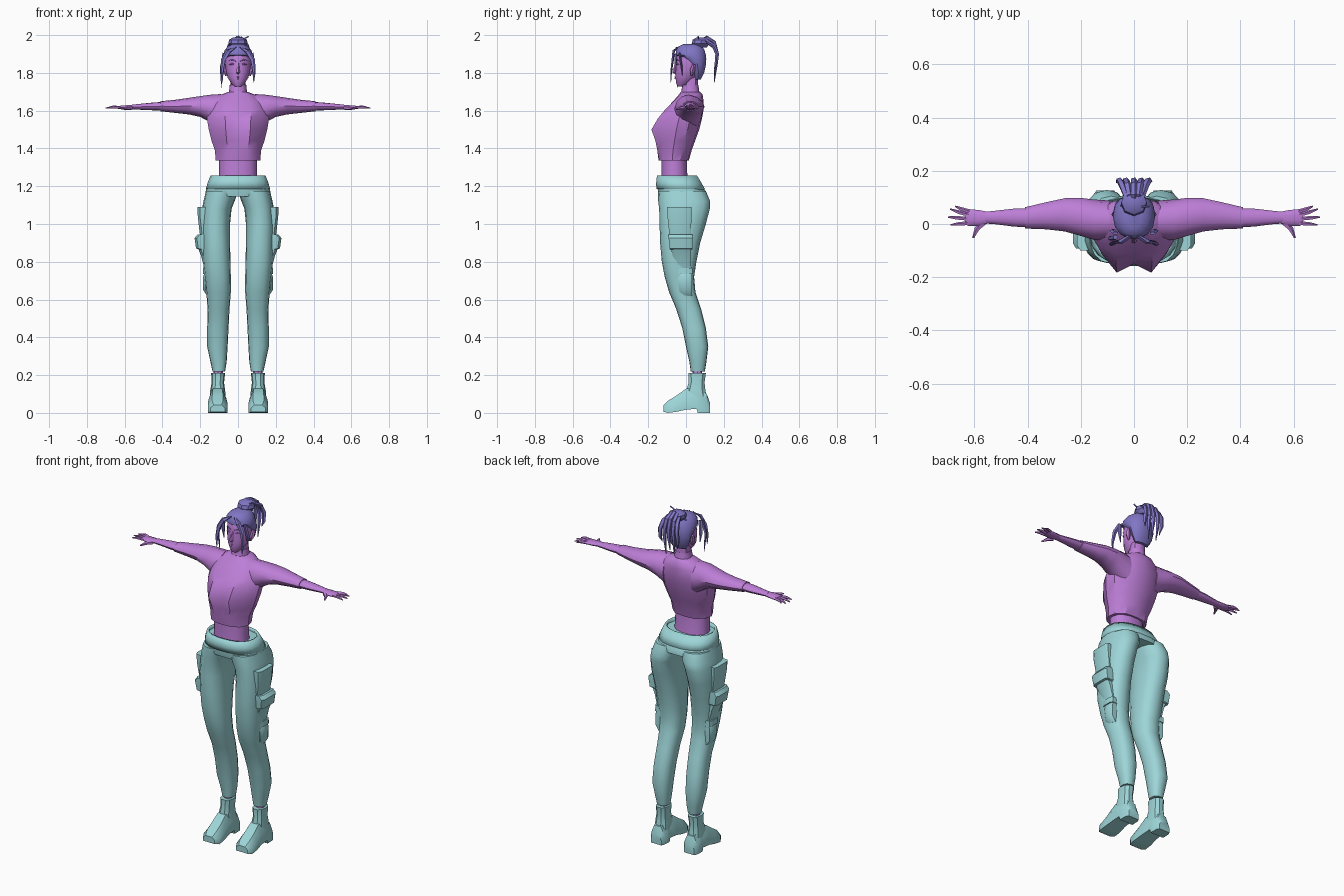
import bpy, bmesh, math
from mathutils import Vector


def material(name, rgb):
    m = bpy.data.materials.new(name)
    m.diffuse_color = (*rgb, 1)
    return m


ORCHID = material("orchid", (0.51, 0.21, 0.68))
VIOLET = material("violet", (0.22, 0.18, 0.56))
TEAL = material("teal", (0.34, 0.67, 0.69))


def loft(name, rings, mat, mirror=False, caps=(True, True)):
    """Skin a list of equal-length point rings."""
    bm = bmesh.new()
    vr = [[bm.verts.new(p) for p in r] for r in rings]
    n = len(vr[0])
    for a, b in zip(vr, vr[1:]):
        for i in range(n):
            j = (i + 1) % n
            bm.faces.new((a[i], a[j], b[j], b[i]))
    if caps[0]:
        bm.faces.new(vr[0])
    if caps[1]:
        bm.faces.new(vr[-1])
    bmesh.ops.recalc_face_normals(bm, faces=bm.faces)
    me = bpy.data.meshes.new(name)
    bm.to_mesh(me)
    bm.free()
    me.materials.append(mat)
    ob = bpy.data.objects.new(name, me)
    bpy.context.collection.objects.link(ob)
    if mirror:
        ob.modifiers.new("mirror", 'MIRROR').use_mirror_merge = False
    return ob


def oval(z, x0, x1, y0, y1, n=14, p=0.85):
    """Horizontal rounded ring inside the given bounds."""
    pts = []
    for i in range(n):
        a = 2 * math.pi * i / n
        c, s = math.cos(a), math.sin(a)
        pts.append(((x0 + x1) / 2 + (x1 - x0) / 2 * math.copysign(abs(c) ** p, c),
                    (y0 + y1) / 2 + (y1 - y0) / 2 * math.copysign(abs(s) ** p, s), z))
    return pts


def ovals(rows, n=14, p=0.85):
    return [oval(*r, n=n, p=p) for r in rows]


def centred(rows, n=14, p=0.9):
    return [oval(z, -w, w, a, b, n=n, p=p) for z, w, a, b in rows]


def along_x(rows, n=12):
    """Rings across the x axis: x, y0, y1, z0, z1."""
    return [[(x, y, z) for y, z, _ in oval(0, y0, y1, z0, z1, n=n, p=1)]
            for x, y0, y1, z0, z1 in rows]


def tube(name, pts, radii, mat, mirror=False, n=5, flat=1.0):
    """Tapered strand along a path."""
    pts = [Vector(p) for p in pts]
    rings = []
    for i, p in enumerate(pts):
        t = (pts[min(i + 1, len(pts) - 1)] - pts[max(i - 1, 0)]).normalized()
        ref = Vector((1, 0, 0)) if abs(t.x) < 0.7 else Vector((0, 1, 0))
        u = (ref - t * ref.dot(t)).normalized()
        v = t.cross(u)
        rings.append([p + radii[i] * (u * math.cos(2 * math.pi * k / n) +
                                      v * flat * math.sin(2 * math.pi * k / n))
                      for k in range(n)])
    return loft(name, rings, mat, mirror)


# cropped top: z, half width, front centre y, bust y, bust x, back y
rows = [(1.335, .118, -.145, -.14, .05, .015), (1.39, .122, -.15, -.152, .05, .03),
        (1.44, .140, -.15, -.162, .06, .048), (1.50, .155, -.15, -.183, .065, .07),
        (1.56, .165, -.137, -.148, .068, .085), (1.60, .158, -.113, -.115, .07, .092),
        (1.65, .14, -.068, -.065, .065, .093), (1.685, .09, -.038, -.032, .04, .088),
        (1.70, .05, -.027, -.02, .02, .075)]
rings = []
for z, w, yc, yt, tx, yb in rows:
    d = yb - yc
    half = [(tx, yt), ((tx + w) / 2 + .01, yc + d * .16), (w, yc + d * .45),
            (w * .93, yc + d * .72), (w * .55, yb - d * .04)]
    rings.append([(0, yc, z)] + [(x, y, z) for x, y in half] + [(0, yb, z)] +
                 [(-x, y, z) for x, y in reversed(half)])
loft("cropped_top", rings, ORCHID)
loft("collar", centred([(1.68, .052, -.03, .075), (1.705, .047, -.024, .07),
                        (1.735, .044, -.02, .066)], 12), ORCHID)
loft("waist", centred([(1.20, .105, -.135, .02), (1.27, .10, -.13, .008),
                       (1.35, .10, -.13, .005)]), ORCHID)

# arms and hands
loft("sleeve", along_x([(.09, -.06, .088, 1.50, 1.688), (.15, -.06, .092, 1.54, 1.684),
                        (.20, -.045, .098, 1.567, 1.677), (.26, -.028, .097, 1.58, 1.668),
                        (.33, -.02, .082, 1.588, 1.658), (.41, -.017, .063, 1.597, 1.65)]),
     ORCHID, True)
loft("forearm", along_x([(.39, -.012, .058, 1.60, 1.647), (.45, -.01, .058, 1.602, 1.643),
                         (.52, -.001, .05, 1.605, 1.636), (.56, .002, .046, 1.607, 1.632)]),
     ORCHID, True)
loft("palm", along_x([(.55, .002, .046, 1.607, 1.632), (.58, -.008, .052, 1.606, 1.63),
                      (.62, -.008, .056, 1.607, 1.627), (.635, -.002, .052, 1.61, 1.624)], 10),
     ORCHID, True)
for i, (y0, x1, y1) in enumerate([(.047, .672, .066), (.033, .692, .056),
                                  (.019, .70, .026), (.003, .69, -.004)]):
    tube("finger_%d" % i, [(.62, y0, 1.618), ((.63 + x1) / 2, (y0 + y1) / 2, 1.619),
                           (x1, y1, 1.613)], [.008, .0075, .003], ORCHID, True)
tube("thumb", [(.565, .005, 1.615), (.59, -.018, 1.613), (.605, -.052, 1.608)],
     [.012, .010, .004], ORCHID, True)

# head
loft("neck", centred([(1.68, .042, -.015, .065), (1.80, .04, -.01, .065)], 10), ORCHID)
loft("head", centred([(1.728, .018, -.045, -.01), (1.745, .036, -.053, .03),
                      (1.775, .055, -.056, .055), (1.81, .064, -.056, .075),
                      (1.85, .068, -.053, .085), (1.90, .066, -.05, .085),
                      (1.94, .045, -.02, .07)], 14, 1), ORCHID)
tube("nose", [(0, -.05, 1.852), (0, -.062, 1.815), (0, -.064, 1.806), (0, -.052, 1.797)],
     [.005, .009, .011, .006], ORCHID)
for z in (1.770, 1.777):
    tube("lip", [(-.02, -.047, z), (0, -.056, z), (.02, -.047, z)],
         [.001, .0045, .001], ORCHID)
tube("eyelid", [(.014, -.05, 1.842), (.03, -.048, 1.848), (.046, -.038, 1.844)],
     [.002, .005, .002], ORCHID, True)
tube("brow", [(.012, -.052, 1.862), (.032, -.048, 1.87), (.05, -.035, 1.864)],
     [.002, .003, .001], VIOLET, True)
tube("ear", [(.062, .03, 1.785), (.071, .035, 1.815), (.074, .042, 1.845)],
     [.005, .014, .008], ORCHID, True)

# hair
loft("hair_cap", centred([(1.765, .042, .045, .078), (1.80, .064, .035, .097),
                          (1.845, .075, .015, .107), (1.875, .079, -.025, .109),
                          (1.895, .079, -.056, .107), (1.92, .071, -.056, .10),
                          (1.94, .055, -.042, .088), (1.953, .03, -.015, .075)], 14, .95),
     VIOLET)
loft("bun", centred([(1.935, .03, .04, .11), (1.955, .05, .03, .125),
                     (1.975, .048, .035, .13), (1.988, .025, .055, .115)], 8, 1), VIOLET)
tube("front_lock", [(.012, -.045, 1.935), (.05, -.066, 1.915), (.077, -.07, 1.87),
                    (.085, -.078, 1.81), (.083, -.08, 1.75)],
     [.008, .014, .013, .009, .002], VIOLET, True, flat=.5)
tube("temple_lock", [(.07, -.035, 1.905), (.08, -.025, 1.84), (.078, -.02, 1.785)],
     [.012, .012, .002], VIOLET, True, flat=.5)
tube("cheek_lock", [(-.07, -.05, 1.90), (-.09, -.055, 1.83), (-.088, -.045, 1.72)],
     [.01, .008, .001], VIOLET)
for i, (sx, top, end) in enumerate([(-1, 1.965, 1.80), (-.55, 1.98, 1.76), (0, 1.988, 1.78),
                                    (.5, 1.983, 1.75), (1, 1.968, 1.82)]):
    tube("ponytail_%d" % i, [(sx * .02, .075, 1.965), (sx * .03, .11, top),
                             (sx * .045, .148, top - .025), (sx * .055, .165, 1.90),
                             (sx * .058, .16, 1.85), (sx * .05, .15, end)],
         [.012, .013, .014, .013, .011, .002], VIOLET, flat=.8)
tube("hair_pin", [(-.05, .07, 1.94), (.056, .065, 1.993)], [.004, .004], VIOLET)

# trousers
loft("hips", centred([(1.145, .165, -.145, .11), (1.17, .172, -.15, .108),
                      (1.205, .163, -.153, .085), (1.235, .15, -.15, .06)], 18, .85), TEAL)
band = loft("waistband", centred([(1.185, .170, -.158, .102), (1.215, .162, -.16, .085),
                                  (1.256, .146, -.155, .06)], 18, .85),
            TEAL, caps=(False, False))
sol = band.modifiers.new("thickness", 'SOLIDIFY')
sol.thickness = .012
loft("trouser_leg", ovals([
    (1.175, .0, .170, -.148, .105), (1.12, .018, .183, -.147, .128),
    (1.08, .034, .190, -.142, .126), (1.0, .042, .195, -.14, .105),
    (.90, .042, .190, -.137, .075), (.80, .04, .185, -.128, .055),
    (.72, .038, .176, -.113, .043), (.64, .038, .168, -.09, .05),
    (.55, .045, .161, -.052, .08), (.45, .05, .163, -.02, .105),
    (.35, .055, .163, .0, .118), (.27, .06, .146, .018, .108),
    (.22, .068, .135, .025, .10)], 16), TEAL, True)


# side pockets: z, outer x, front y, back y
def pocket(name, rows, inner):
    loft(name, [[(inner, a, z), (x - .012, a, z), (x, a + .02, z), (x, b - .015, z),
                 (x - .008, b, z), (inner, b, z)] for z, x, a, b in rows], TEAL, True)


pocket("thigh_pocket", [(1.09, .214, -.10, .03), (1.04, .213, -.098, .029),
                        (.945, .202, -.088, .026)], .13)
pocket("pocket_flap", [(.945, .214, -.092, .034), (.925, .23, -.092, .036),
                       (.87, .222, -.086, .034), (.865, .20, -.085, .03)], .13)
pocket("lower_pocket", [(.872, .212, -.08, .026), (.83, .195, -.07, .026),
                        (.765, .178, -.055, .028)], .12)
pocket("knee_flap", [(.768, .185, -.052, .034), (.735, .186, -.05, .035)], .11)
pocket("knee_pocket", [(.74, .178, -.046, .03), (.715, .186, -.045, .032),
                       (.65, .184, -.036, .032), (.62, .164, -.03, .032)], .10)

# ankles and boots
loft("ankle", ovals([(.15, .08, .13, .035, .085), (.25, .08, .13, .035, .085)], 8),
     ORCHID, True)
loft("boot_shaft", ovals([(.07, .064, .15, .0, .115), (.12, .068, .147, .0, .105),
                          (.16, .074, .14, .012, .10), (.21, .068, .142, .01, .107)], 10),
     TEAL, True)


# boot foot, swept front to back: y, half width, bottom z, top z
def foot_ring(y, w, z0, z1, cx=.108):
    zm = z0 + (z1 - z0) * .55
    return [(cx - w, y, z0), (cx + w, y, z0), (cx + w, y, zm),
            (cx + w * .55, y, z1), (cx - w * .55, y, z1), (cx - w, y, zm)]


loft("boot_foot", [foot_ring(*r) for r in [
    (.126, .034, .0, .055), (.11, .042, .0, .10), (.062, .044, .0, .13), (.056, .044, .022, .13),
    (.0, .046, .017, .128), (-.05, .052, .006, .092), (-.095, .052, .0, .064),
    (-.118, .038, .006, .042)]], TEAL, True)

# shading: smooth with sharp edges kept
for ob in bpy.context.collection.objects:
    ob.select_set(True)
    bpy.context.view_layer.objects.active = ob
bpy.ops.object.shade_smooth_by_angle(angle=math.radians(35))
